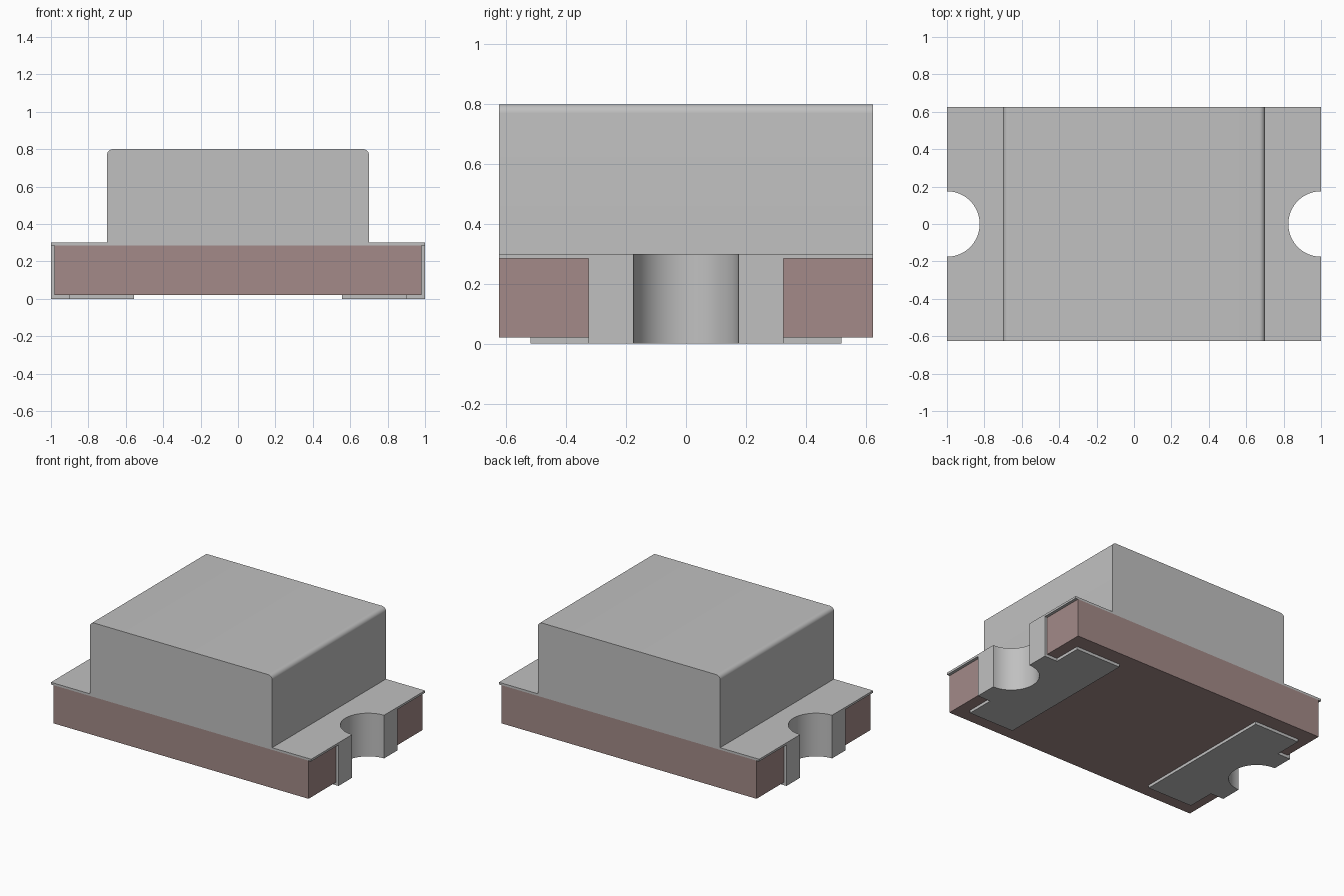
import bpy
import bmesh
import math

cube = bpy.data.objects.get("Cube")
if cube:
    bpy.data.objects.remove(cube, do_unlink=True)


def material(name, rgb):
    m = bpy.data.materials.new(name)
    m.use_nodes = True
    m.diffuse_color = (*rgb, 1)
    bsdf = m.node_tree.nodes["Principled BSDF"]
    bsdf.inputs["Base Color"].default_value = (*rgb, 1)
    bsdf.inputs["Roughness"].default_value = 0.6
    return m


GREY = material("light grey", (0.53, 0.53, 0.53))
PINK = material("dusty rose", (0.366, 0.254, 0.246))

HALF_Y = 0.625   # half depth of the part
HOLE = 0.175     # radius of the half-round end notch
WALL = 0.02      # plating thickness
PLATE_Z = 0.285  # underside of the top plate


def extrude(name, points, low, high, mat, axis="z"):
    """Prism of a 2D outline, extruded along z (xy outline) or y (xz outline)."""
    bm = bmesh.new()
    place = (lambda a, b: (a, b, low)) if axis == "z" else (lambda a, b: (a, low, b))
    face = bm.faces.new([bm.verts.new(place(a, b)) for a, b in points])
    moved = bmesh.ops.extrude_face_region(bm, geom=[face])["geom"]
    d = high - low
    bmesh.ops.translate(bm, vec=(0, 0, d) if axis == "z" else (0, d, 0),
                        verts=[v for v in moved if isinstance(v, bmesh.types.BMVert)])
    bmesh.ops.recalc_face_normals(bm, faces=bm.faces)
    mesh = bpy.data.meshes.new(name)
    bm.to_mesh(mesh)
    bm.free()
    mesh.materials.append(mat)
    obj = bpy.data.objects.new(name, mesh)
    bpy.context.collection.objects.link(obj)
    bpy.ops.object.select_all(action="DESELECT")
    bpy.context.view_layer.objects.active = obj
    obj.select_set(True)
    bpy.ops.object.shade_smooth_by_angle(angle=math.radians(30))
    return obj


def arc(cx, cy, r, start, end, steps):
    """Points along an arc, angles in degrees."""
    angles = [math.radians(start + (end - start) * i / steps) for i in range(steps + 1)]
    return [(cx + r * math.cos(t), cy + r * math.sin(t)) for t in angles]


def flip(points):
    return [(-x, -y) for x, y in points]


def notched_outline(half_x, radius):
    """Rectangle with a round notch, centred on x = 1, in each end."""
    a = math.degrees(math.acos((half_x - 1) / radius))
    end = ([(half_x, -HALF_Y)] + arc(1, 0, radius, 360 - a, a, 32)
           + [(half_x, HALF_Y)])
    return end + flip(end)


# Circuit board base and the thin plate covering it
extrude("board", notched_outline(1 - WALL, HOLE + WALL), WALL, PLATE_Z, PINK)
extrude("top_plate", notched_outline(1, HOLE), PLATE_Z, 0.3, GREY)

# Lens block, rounded along its two upper side edges
R = 0.03
extrude("lens_block",
        [(-0.7, 0.3), (0.7, 0.3)] + arc(0.7 - R, 0.8 - R, R, 0, 90, 8)
        + arc(-0.7 + R, 0.8 - R, R, 90, 180, 8),
        -HALF_Y, HALF_Y, GREY, axis="y")

# End plating lining each notch, and the solder pads underneath
a = math.degrees(math.acos(-WALL / (HOLE + WALL)))
lining = ([(1, -0.325)] + arc(1, 0, HOLE, 270, 90, 32) + [(1, 0.325), (1 - WALL, 0.325)]
          + arc(1, 0, HOLE + WALL, a, 360 - a, 32) + [(1 - WALL, -0.325)])
pad = ([(0.555, 0.52), (0.555, -0.52), (0.9, -0.52), (0.9, -0.325), (1, -0.325)]
       + arc(1, 0, HOLE, 270, 90, 32) + [(1, 0.325), (0.9, 0.325), (0.9, 0.52)])
for side, turn in (("left", list), ("right", flip)):
    extrude(side + "_end_plating", turn(lining), WALL, PLATE_Z, GREY)
    extrude(side + "_solder_pad", turn(pad), 0, WALL, GREY)
